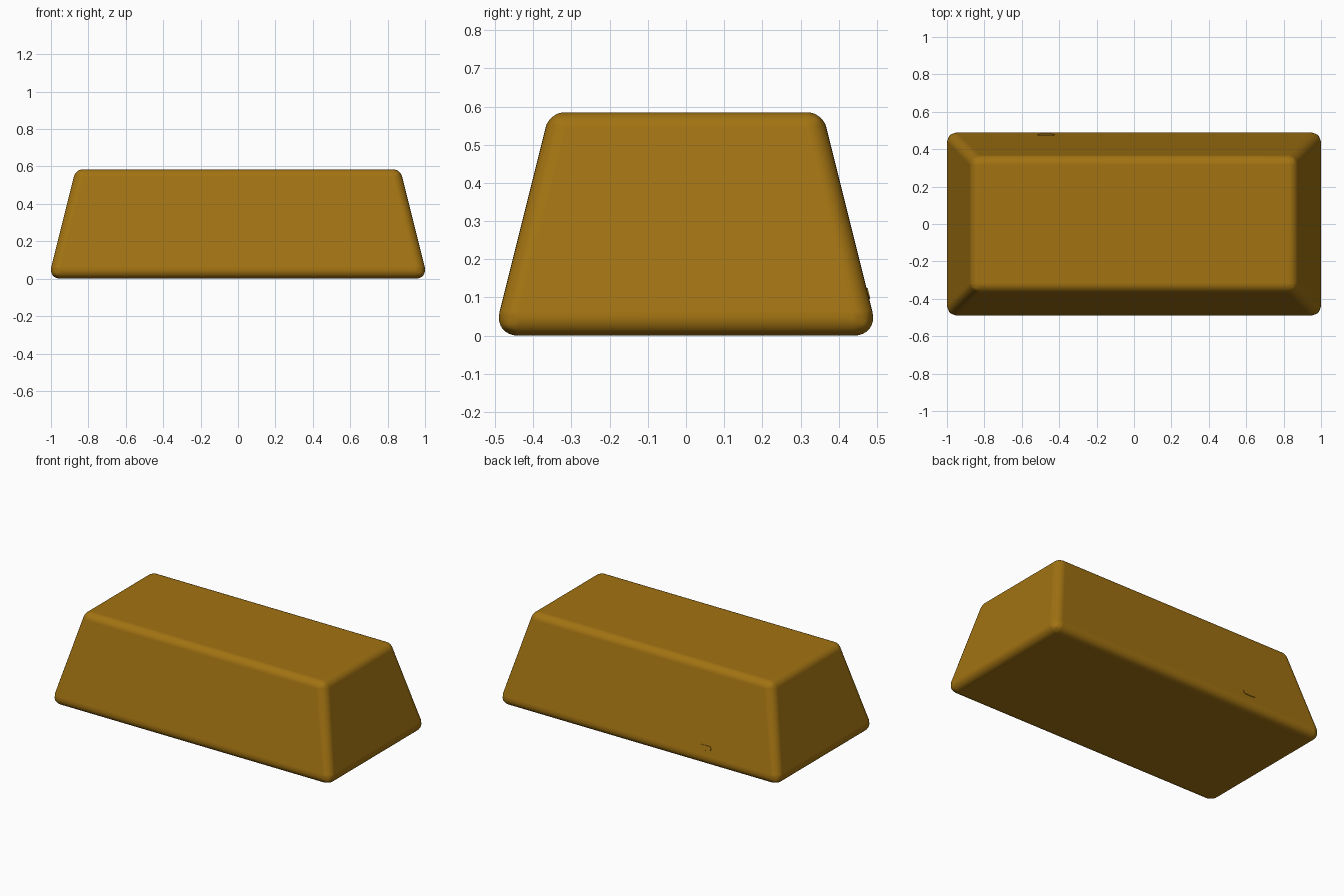
import bpy, bmesh, math
from mathutils import Matrix, Vector

cube = bpy.data.objects.get("Cube")
if cube:
    bpy.data.objects.remove(cube, do_unlink=True)

# Dimensions: sharp-cornered block before its edges are rounded
HEIGHT = 0.585
BASE = (1.014, 0.504)
TAPER = 0.25
INSET = HEIGHT * TAPER

# Single metal colour
gold = bpy.data.materials.new("dark gold")
colour = (0.36, 0.17, 0.006, 1)
gold.use_nodes = True
gold.diffuse_color = colour
gold.node_tree.nodes["Principled BSDF"].inputs["Base Color"].default_value = colour


def add_object(name, bm):
    bmesh.ops.recalc_face_normals(bm, faces=bm.faces)
    mesh = bpy.data.meshes.new(name)
    bm.to_mesh(mesh)
    bm.free()
    mesh.materials.append(gold)
    obj = bpy.data.objects.new(name, mesh)
    bpy.context.collection.objects.link(obj)
    return obj


def smooth(obj, angle):
    bpy.ops.object.select_all(action="DESELECT")
    obj.select_set(True)
    bpy.context.view_layer.objects.active = obj
    bpy.ops.object.shade_smooth_by_angle(angle=math.radians(angle))


# Ingot: tapered block, the rounding sized so every edge has a similar radius
bm = bmesh.new()
bmesh.ops.create_cube(bm, size=2)
for v in bm.verts:
    top = v.co.z > 0
    shrink = INSET if top else 0
    v.co = (v.co.x * (BASE[0] - shrink), v.co.y * (BASE[1] - shrink),
            HEIGHT if top else 0)
weights = bm.edges.layers.float.new("bevel_weight_edge")
for e in bm.edges:
    level = sum(v.co.z > 0 for v in e.verts)
    e[weights] = (1.0, 0.78, 0.61)[level]
ingot = add_object("ingot", bm)
bevel = ingot.modifiers.new("rounded edges", "BEVEL")
bevel.limit_method = "WEIGHT"
bevel.width = 0.064
bevel.segments = 8
smooth(ingot, 40)
normals = ingot.modifiers.new("flat sides", "WEIGHTED_NORMAL")
normals.keep_sharp = True

# Small raised oval on the sloping back
bm = bmesh.new()
bmesh.ops.create_cone(bm, cap_ends=True, segments=16, radius1=0.016,
                      radius2=0.014, depth=0.006)
for v in bm.verts:
    v.co.x += math.copysign(0.03, v.co.x) if abs(v.co.x) > 0.001 else 0
mark = add_object("back_mark", bm)
z = 0.11
normal = Vector((0, 1, TAPER)).normalized()
across = Vector((-1, 0, 0))
up = normal.cross(across)
turn = Matrix((across, up, normal)).transposed().to_4x4()
mark.matrix_world = Matrix.Translation((-0.47, BASE[1] - z * TAPER, z)) @ turn
smooth(mark, 30)
